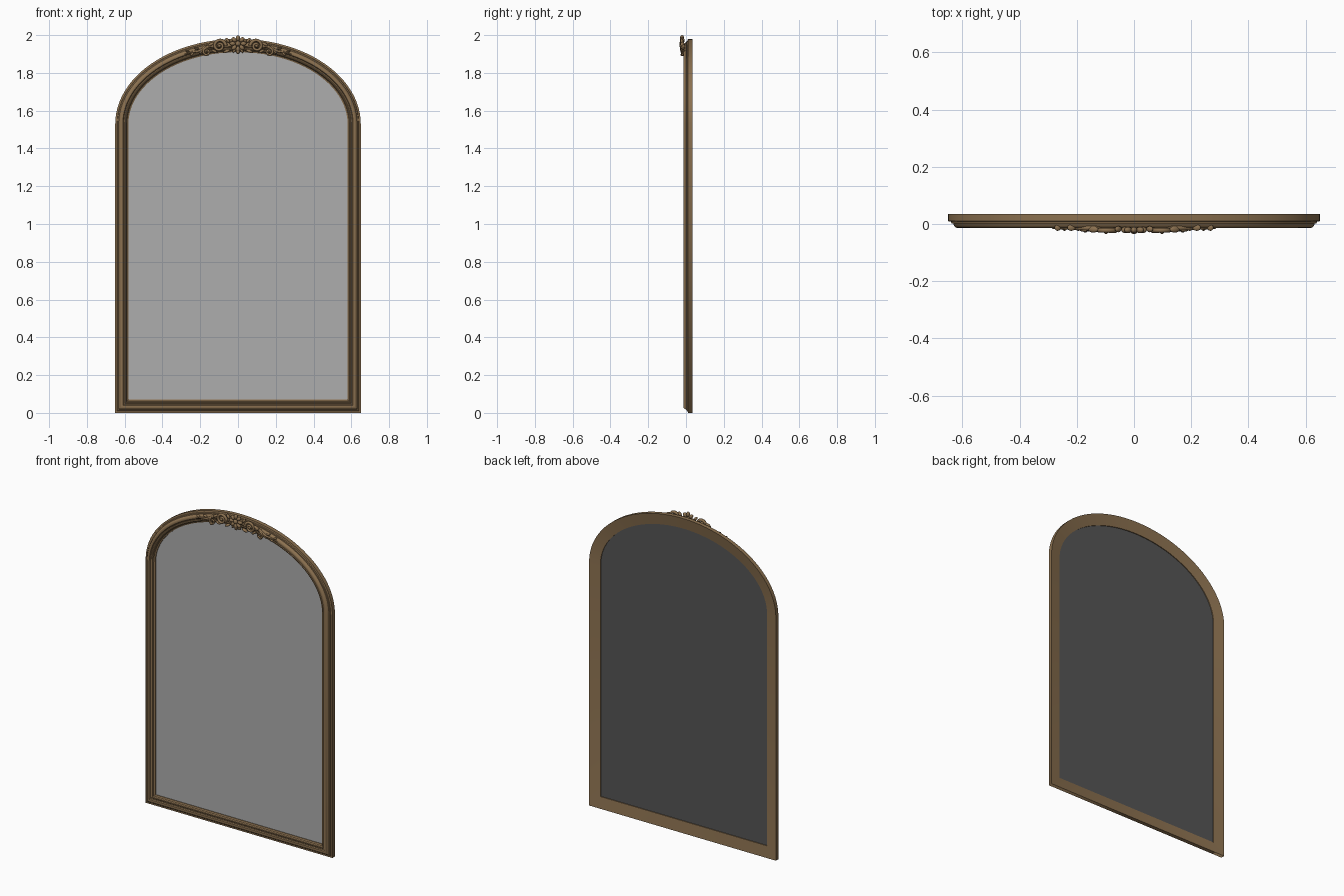
import bpy, bmesh, math
from mathutils import Matrix

cube = bpy.data.objects.get("Cube")
if cube:
    bpy.data.objects.remove(cube, do_unlink=True)


def material(name, rgb, rough=0.5):
    m = bpy.data.materials.new(name)
    m.use_nodes = True
    m.diffuse_color = (*rgb, 1)
    bsdf = next(n for n in m.node_tree.nodes if n.type == 'BSDF_PRINCIPLED')
    bsdf.inputs["Base Color"].default_value = (*rgb, 1)
    bsdf.inputs["Roughness"].default_value = rough
    return m


BRONZE = material("antique bronze", (0.26, 0.165, 0.08))
SILVER = material("mirror silver", (0.42, 0.42, 0.42))
BACKING = material("dark backing", (0.09, 0.09, 0.09))

HALF_W, SPRING_Z, RISE = 0.65, 1.53, 0.45


def outline(inset, steps=48):
    """Arched outline, inset from the outer edge, as (x, z) points."""
    w, r = HALF_W - inset, RISE - inset
    pts = [(-w, inset), (w, inset)]
    for i in range(steps + 1):
        a = math.pi * i / steps
        pts.append((w * math.cos(a), SPRING_Z + r * math.sin(a)))
    return pts


def finish(bm, name, mats):
    bmesh.ops.recalc_face_normals(bm, faces=bm.faces)
    me = bpy.data.meshes.new(name)
    bm.to_mesh(me)
    bm.free()
    for m in mats:
        me.materials.append(m)
    ob = bpy.data.objects.new(name, me)
    bpy.context.collection.objects.link(ob)
    return ob


def mirror_x(ob):
    mod = ob.modifiers.new("mirror", 'MIRROR')
    mod.use_axis[0] = True
    return ob


# Moulded frame: (inset, depth) section swept round the arched outline
SECTION = [(0, .035), (0, .010), (.010, .008), (.012, .002), (.018, .001),
           (.021, -.007), (.026, -.012), (.033, -.014), (.040, -.012),
           (.044, -.006), (.050, -.005), (.054, -.008), (.058, -.006),
           (.062, .002), (.070, .006), (.070, .023)]
bm = bmesh.new()
rings = [[bm.verts.new((x, y, z)) for x, z in outline(d)] for d, y in SECTION]
for a, b in zip(rings, rings[1:] + rings[:1]):
    n = len(a)
    for i in range(n):
        j = (i + 1) % n
        bm.faces.new((a[i], a[j], b[j], b[i]))
bmesh.ops.recalc_face_normals(bm, faces=bm.faces)
for f in bm.faces:
    f.smooth = True
for e in bm.edges:
    outer_corner = all(v.co.z < .001 and abs(v.co.x) > .649 for v in e.verts) \
        and abs(e.verts[0].co.x - e.verts[1].co.x) < .01
    e.smooth = outer_corner or e.calc_face_angle(0) < math.radians(35)
finish(bm, "frame", [BRONZE])

# Mirror pane: bright front, dark back
bm = bmesh.new()
front = bm.faces.new([bm.verts.new((x, .011, z)) for x, z in outline(.066)])
ext = bmesh.ops.extrude_face_region(bm, geom=[front], use_keep_orig=True)
for v in ext["geom"]:
    if isinstance(v, bmesh.types.BMVert):
        v.co.y = .018
for f in bm.faces:
    f.material_index = 0 if f.calc_center_median().y < .012 else 1
finish(bm, "mirror_pane", [SILVER, BACKING])


# Carved crest helpers
def blobs(name, items):
    """Ellipsoids given as x, z, length radius, width radius, angle, depth."""
    bm = bmesh.new()
    for x, z, rl, rw, ang, y in items:
        mat = (Matrix.Translation((x, y, z)) @ Matrix.Rotation(-ang, 4, 'Y')
               @ Matrix.Diagonal((rl, .011, rw, 1)))
        bmesh.ops.create_uvsphere(bm, u_segments=14, v_segments=8, radius=1, matrix=mat)
    for f in bm.faces:
        f.smooth = True
    return finish(bm, name, [BRONZE])


def stem(name, pts, thick, y):
    """Tapering rounded stem through (x, z, relative radius) points."""
    cu = bpy.data.curves.new(name, 'CURVE')
    cu.dimensions = '3D'
    cu.bevel_depth = thick
    cu.bevel_resolution = 2
    cu.use_fill_caps = True
    sp = cu.splines.new('POLY')
    sp.points.add(len(pts) - 1)
    for p, (x, z, r) in zip(sp.points, pts):
        p.co = (x, y, z, 1)
        p.radius = r
    sp.use_smooth = True
    cu.materials.append(BRONZE)
    ob = bpy.data.objects.new(name, cu)
    bpy.context.collection.objects.link(ob)
    return mirror_x(ob)


def spiral(cx, cz, r0, r1, start, turns, steps=36):
    pts = []
    for i in range(steps + 1):
        t = i / steps
        a = start + turns * math.tau * t
        r = r0 + (r1 - r0) * t
        pts.append((cx + r * math.cos(a), cz + r * math.sin(a), 1 - .35 * t))
    return pts


def band_z(x, inset=.035):
    return SPRING_Z + (RISE - inset) * math.sqrt(1 - (x / (HALF_W - inset)) ** 2)


# Central rosette
petals = []
for i in range(8):
    a = math.tau * i / 8
    petals.append((.029 * math.cos(a), 1.955 + .029 * math.sin(a), .016, .011, a, -.021))
blobs("rosette_petals", petals)
blobs("rosette_heart", [(0, 1.955, .014, .014, 0, -.024)])
blobs("rosette_pendant", [(0, 1.913, .014, .010, math.pi / 2, -.018),
                          (-.02, 1.918, .014, .007, 1.0, -.017),
                          (.02, 1.918, .014, .007, 2.1, -.017)])

# Paired scrolls and trailing stems
stem("large_scrolls", spiral(.098, 1.943, .034, .006, math.pi, -1.6), .009, -.022)
stem("small_scrolls", spiral(.165, 1.912, .021, .004, math.pi / 2, -1.4), .007, -.020)
trail = []
for i in range(17):
    t = i / 16
    x = .12 + .165 * t
    trail.append((x, band_z(x) + .012 * math.sin(t * 8) * (1 - t), 1.1 - .8 * t))
stem("trailing_stems", trail, .010, -.014)

# Leaves beside the scrolls and along the stems
leaves = [(.098, 1.943, .009, .009, 0, -.024), (.060, 1.915, .020, .008, -.4, -.018),
          (.142, 1.952, .020, .008, -.5, -.019), (.055, 1.972, .016, .008, .9, -.018),
          (.125, 1.915, .018, .007, .5, -.018), (.170, 1.896, .010, .008, 0, -.019)]
for i in range(4):
    x = .195 + .024 * i
    side = 1 if i % 2 else -1
    leaves.append((x, band_z(x) + side * .011, .017 - .002 * i, .006, side * .5 - .3, -.013))
mirror_x(blobs("crest_leaves", leaves))
